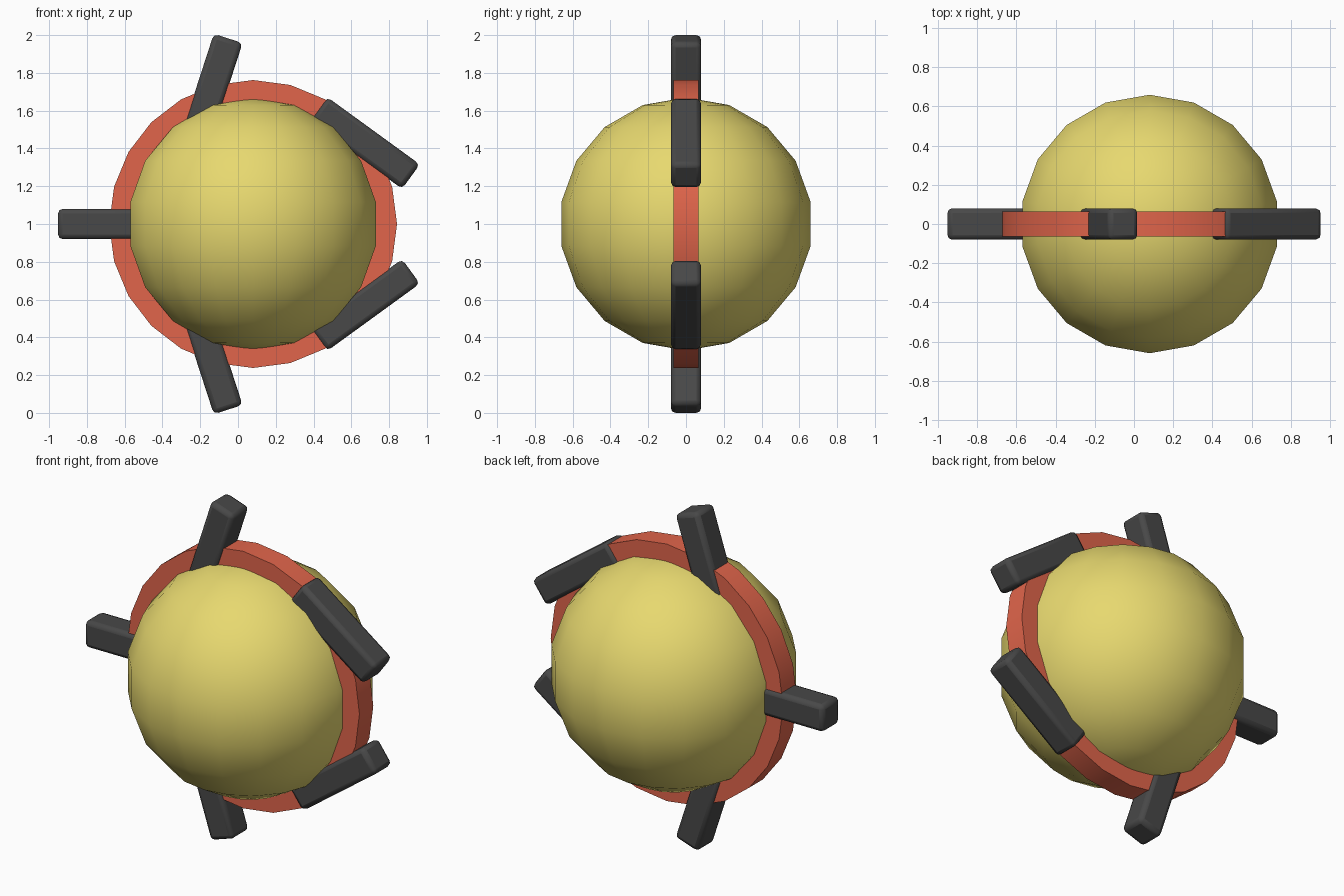
import bpy, bmesh, math
from mathutils import Vector

if "Cube" in bpy.data.objects:
    bpy.data.objects.remove(bpy.data.objects["Cube"])

CENTER = Vector((0.08, 0, 1.0))


def material(name, rgb):
    m = bpy.data.materials.new(name)
    m.diffuse_color = (*rgb, 1)
    m.use_nodes = True
    m.node_tree.nodes["Principled BSDF"].inputs["Base Color"].default_value = m.diffuse_color
    return m


YELLOW = material("yellow", (0.80, 0.69, 0.16))
RED = material("red", (0.75, 0.13, 0.07))
DARK = material("dark_grey", (0.065, 0.065, 0.065))


def finish(ob, name, mat, angle):
    ob.name = name
    ob.data.materials.append(mat)
    bpy.ops.object.select_all(action='DESELECT')
    ob.select_set(True)
    bpy.context.view_layer.objects.active = ob
    bpy.ops.object.shade_smooth_by_angle(angle=math.radians(angle))


# Ball: half-circle profile spun about z, 18 segments by 9 rings
R_BALL, RINGS, SEGMENTS = 0.67, 9, 18
bm = bmesh.new()
arc = [bm.verts.new((0, R_BALL * math.sin(math.pi * i / RINGS),
                     R_BALL * math.cos(math.pi * i / RINGS)))
       for i in range(RINGS + 1)]
edges = [bm.edges.new(pair) for pair in zip(arc, arc[1:])]
bmesh.ops.spin(bm, geom=arc + edges, cent=(0, 0, 0), axis=(0, 0, 1),
               angle=math.tau, steps=SEGMENTS)
bmesh.ops.remove_doubles(bm, verts=bm.verts[:], dist=1e-4)
bmesh.ops.recalc_face_normals(bm, faces=bm.faces[:])
mesh = bpy.data.meshes.new("ball")
bm.to_mesh(mesh)
bm.free()
ball = bpy.data.objects.new("ball", mesh)
bpy.context.collection.objects.link(ball)
ball.location = CENTER
finish(ball, "ball", YELLOW, 60)

# Band: flat 24-sided disc standing upright through the ball
bpy.ops.mesh.primitive_cylinder_add(vertices=24, radius=0.762, depth=0.13,
                                    location=CENTER,
                                    rotation=(math.pi / 2, 0, 0))
finish(bpy.context.object, "band", RED, 30)

# Spokes: five bevelled bars around the band, each turned opposite to its place
for i in range(5):
    a = math.radians(36 + 72 * i)
    spot = CENTER + 0.73 * Vector((math.cos(a), 0, math.sin(a)))
    bpy.ops.mesh.primitive_cube_add(size=1, location=spot, rotation=(0, a, 0))
    bar = bpy.context.object
    bar.scale = (0.606, 0.16, 0.16)
    bpy.ops.object.transform_apply(location=False, rotation=False, scale=True)
    bevel = bar.modifiers.new("soft_edges", 'BEVEL')
    bevel.width = 0.025
    bevel.segments = 2
    finish(bar, f"spoke_{i + 1}", DARK, 40)
